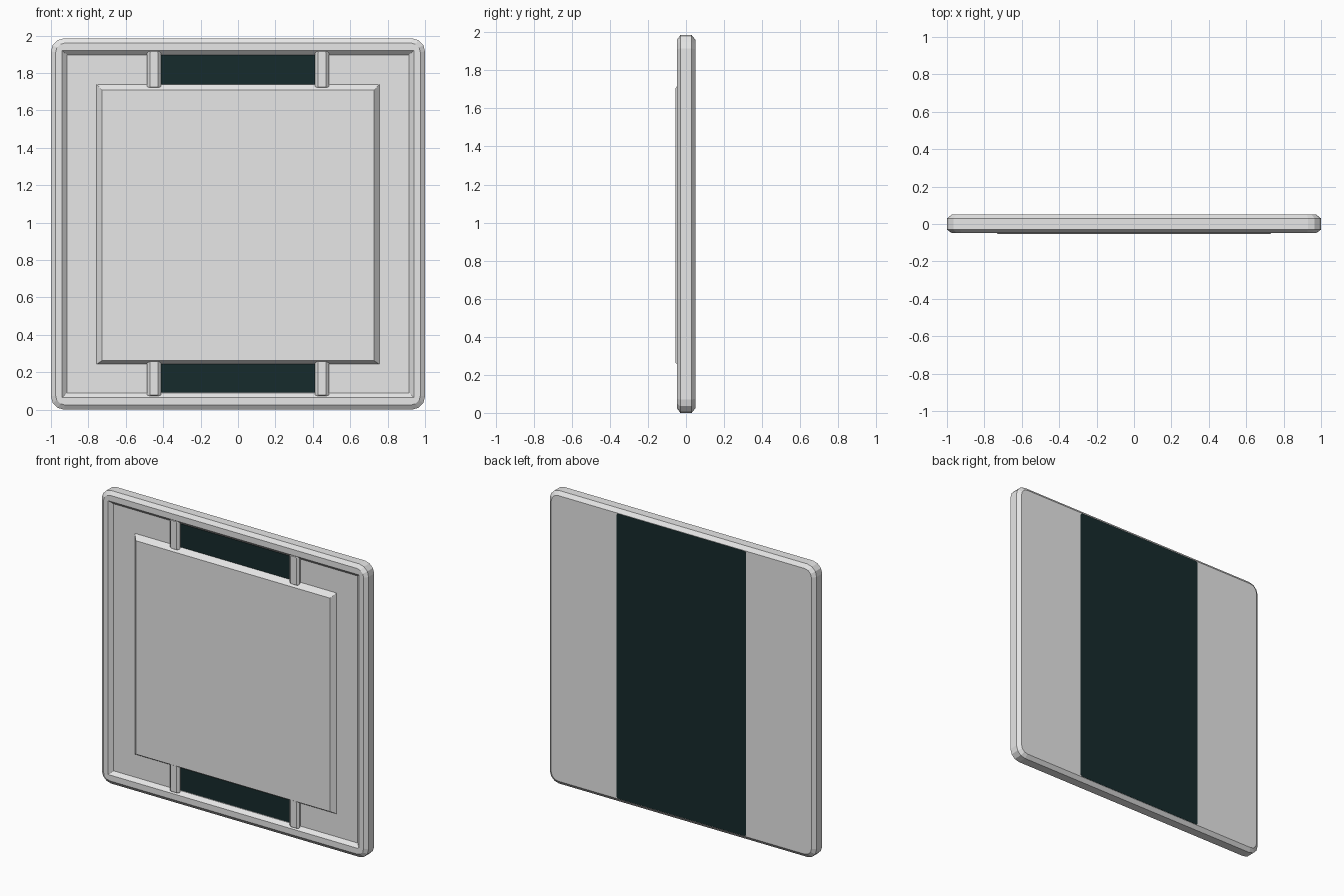
import bpy, bmesh, math

if "Cube" in bpy.data.objects:
    bpy.data.objects.remove(bpy.data.objects["Cube"])

def material(name, rgb):
    m = bpy.data.materials.new(name)
    m.diffuse_color = (*rgb, 1)
    m.use_nodes = True
    m.node_tree.nodes["Principled BSDF"].inputs["Base Color"].default_value = m.diffuse_color
    return m

GREY = material("light grey", (0.8, 0.8, 0.8))
DARK = material("dark teal", (0.008, 0.024, 0.025))

def ring(hx, z0, z1, r, y, seg=3):
    """Rounded rectangle in the xz plane at depth y."""
    pts = []
    corners = [(hx - r, z1 - r, 0), (-hx + r, z1 - r, 90),
               (-hx + r, z0 + r, 180), (hx - r, z0 + r, 270)]
    for cx, cz, a0 in corners:
        for i in range(seg + 1):
            a = math.radians(a0 + 90 * i / seg)
            pts.append((cx + r * math.cos(a), y, cz + r * math.sin(a)))
    return pts

def loft(name, rings, mat, shift=0):
    """Skin a stack of rings and cap both ends."""
    bm = bmesh.new()
    loops = [[bm.verts.new((x + shift, y, z)) for x, y, z in r] for r in rings]
    for a, b in zip(loops, loops[1:]):
        n = len(a)
        for i in range(n):
            bm.faces.new((a[i], a[(i + 1) % n], b[(i + 1) % n], b[i]))
    bm.faces.new(loops[0])
    bm.faces.new(loops[-1])
    bmesh.ops.recalc_face_normals(bm, faces=bm.faces)
    me = bpy.data.meshes.new(name)
    bm.to_mesh(me)
    bm.free()
    me.materials.append(mat)
    ob = bpy.data.objects.new(name, me)
    bpy.context.collection.objects.link(ob)
    return ob

TOP = 1.985
FLOOR = -0.025

# Tile body: chamfered slab with a recessed tray in the front
loft("panel_body", [
    ring(0.975, 0.025, TOP - 0.025, 0.05, 0.05),
    ring(1.0, 0, TOP, 0.07, 0.03),
    ring(1.0, 0, TOP, 0.07, -0.03),
    ring(0.975, 0.025, TOP - 0.025, 0.05, -0.048),
    ring(0.94, 0.065, 1.92, 0.002, -0.048),
    ring(0.915, 0.088, 1.897, 0.002, FLOOR)], GREY)

# Raised centre plate with sloped sides
loft("centre_plate", [
    ring(0.76, 0.24, 1.745, 0.002, FLOOR + 0.005),
    ring(0.728, 0.262, 1.708, 0.002, -0.054)], GREY)

# Four short ribs joining the frame and the centre plate
for side in (-1, 1):
    for label, z0, z1 in (("lower", 0.07, 0.268), ("upper", 1.717, 1.922)):
        loft(f"{label}_rib", [
            ring(0.037, z0, z1, 0.012, FLOOR + 0.005),
            ring(0.037, z0, z1, 0.012, -0.035),
            ring(0.022, z0 + 0.008, z1 - 0.008, 0.008, -0.0485)],
            GREY, side * 0.449)

# Dark inlays in the tray between the ribs
for label, z0, z1 in (("lower", 0.092, 0.25), ("upper", 1.735, 1.897)):
    loft(f"{label}_inlay", [ring(0.415, z0, z1, 0.002, FLOOR + 0.003),
                            ring(0.415, z0, z1, 0.002, FLOOR - 0.001)], DARK)

# Dark vertical band on the back
loft("back_band", [ring(0.485, 0.027, TOP - 0.027, 0.015, 0.048),
                   ring(0.485, 0.027, TOP - 0.027, 0.015, 0.051)], DARK)
